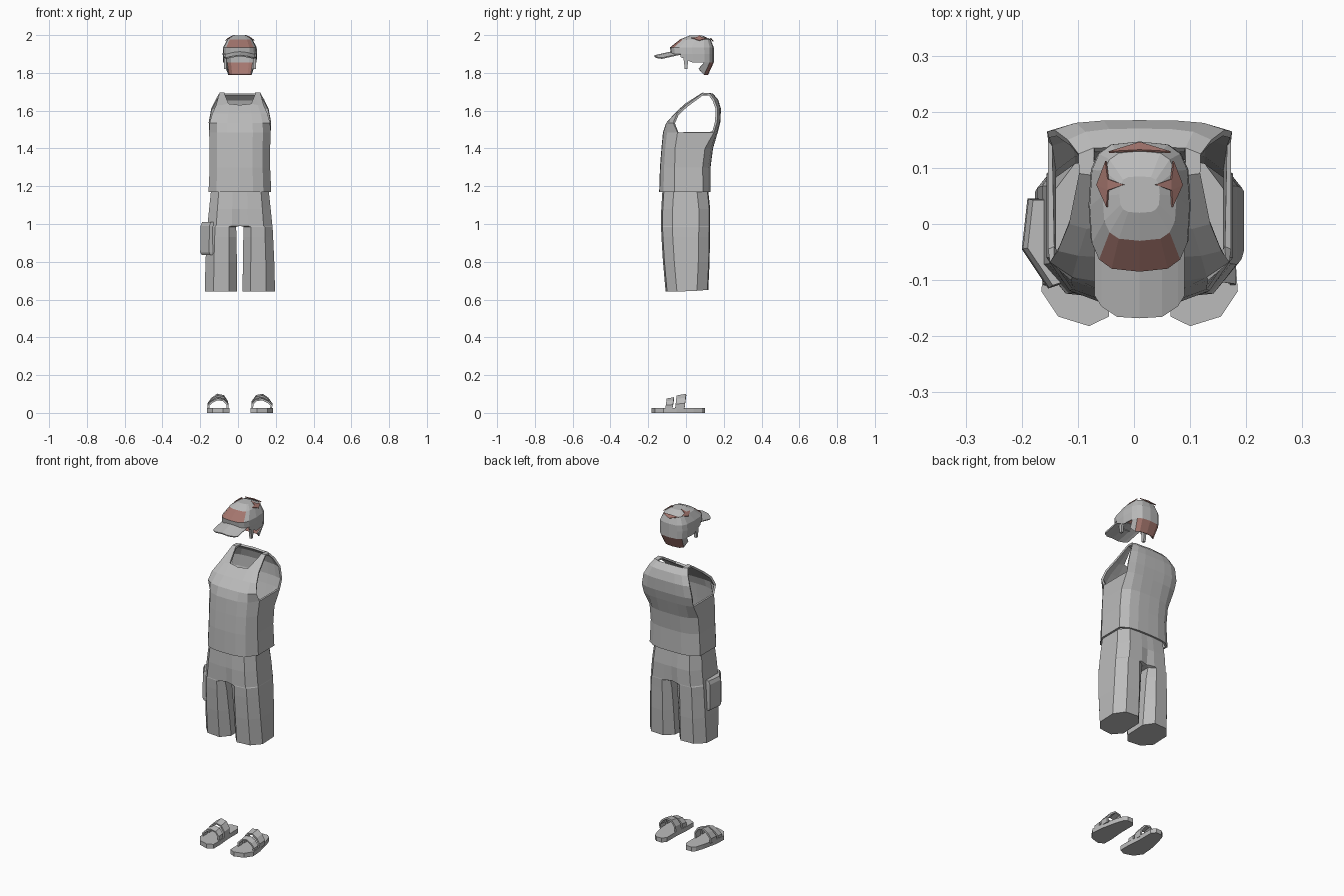
import bpy, bmesh, math

if "Cube" in bpy.data.objects:
    bpy.data.objects.remove(bpy.data.objects["Cube"])

CX = 0.01  # symmetry plane of the outfit


def material(name, rgb):
    m = bpy.data.materials.new(name)
    m.use_nodes = True
    m.diffuse_color = (*rgb, 1)
    m.node_tree.nodes["Principled BSDF"].inputs["Base Color"].default_value = (*rgb, 1)
    return m


GREY = material("light grey cloth", (0.5, 0.5, 0.5))
RED = material("dusty red", (0.37, 0.18, 0.155))


def make(name, verts, faces, red=(), mirror=False, thick=0, offset=-1):
    """Mesh object from points and faces; faces listed in red get that colour."""
    me = bpy.data.meshes.new(name)
    me.from_pydata(verts, [], faces)
    me.materials.append(GREY)
    me.materials.append(RED)
    for i in red:
        me.polygons[i].material_index = 1
    bm = bmesh.new()
    bm.from_mesh(me)
    bmesh.ops.recalc_face_normals(bm, faces=bm.faces)
    bm.to_mesh(me)
    bm.free()
    ob = bpy.data.objects.new(name, me)
    ob.location.x = CX
    bpy.context.collection.objects.link(ob)
    if mirror:
        mod = ob.modifiers.new("mirror", "MIRROR")
        mod.merge_threshold = 0.0005
    if thick:
        mod = ob.modifiers.new("thickness", "SOLIDIFY")
        mod.thickness, mod.offset = thick, offset
    return ob


def loft(rings, closed=True, caps=True):
    """Points and quads joining equal-length rings."""
    n = len(rings[0])
    verts = [p for r in rings for p in r]
    faces = []
    for k in range(len(rings) - 1):
        for i in range(n if closed else n - 1):
            j = (i + 1) % n
            faces.append((k * n + i, k * n + j, k * n + n + j, k * n + n + i))
    if caps:
        faces += [tuple(range(n)), tuple(range(len(verts) - n, len(verts)))]
    return verts, faces


# Sleeveless shirt: front and back half rows (z, centre y, edge x, edge y)
front = [(1.17, -.142, .166, -.06), (1.30, -.138, .16, -.06), (1.40, -.13, .16, -.058),
         (1.485, -.122, .163, -.045), (1.535, -.105, .16, -.068), (1.585, -.06, .146, -.048),
         (1.63, -.012, .126, .0), (1.695, .085, .108, .09)]
back = [(1.17, .13, .166, .09), (1.30, .13, .16, .088), (1.40, .143, .16, .1),
        (1.485, .168, .163, .148), (1.54, .182, .165, .165), (1.61, .185, .152, .168),
        (1.66, .17, .128, .15), (1.692, .14, .109, .125)]


def half_row(z, yc, ex, ey):
    cols = ((0, 0), (.42, .03), (.75, .28), (1, 1))
    return [(ex * a, yc + (ey - yc) * b, z) for a, b in cols]


verts, faces = [], []
for f, b in zip(front, back):
    verts += half_row(*f) + half_row(*b)[::-1]
for k in range(7):
    for i in range(7):
        if (i == 3 and k >= 3) or (i == 0 and k == 6):
            continue  # armhole and neck opening
        faces.append((k * 8 + i, k * 8 + i + 1, k * 8 + i + 9, k * 8 + i + 8))
top = 7 * 8
for i in (1, 2):  # shoulder bridge
    faces.append((top + i, top + i + 1, top + 6 - i, top + 7 - i))
verts[top + 1] = (.082, .078, 1.69)
verts[top + 6] = (.08, .135, 1.69)
verts[6 * 8 + 1] = (.06, -.005, 1.637)
make("sleeveless_shirt", verts, faces, mirror=True, thick=.012)


# Shorts: one lofted half (z, inner x, outer x, front y, back y, inner rounding)
def leg_ring(z, xi, xo, yf, yb, r):
    w = xo - xi
    pts = [(xi, yf + r), (xi + .25 * w, yf), (xi + .73 * w, yf + .008), (xo, yf + .06),
           (xo, yb - .06), (xi + .73 * w, yb - .005), (xi + .25 * w, yb), (xi, yb - r)]
    return [(x, y, z + .08 * max(0, y) * (z < .7)) for x, y in pts]


rings = [leg_ring(*a) for a in (
    (.642, .014, .186, -.108, .118, .05), (.80, .016, .182, -.122, .125, .045),
    (.93, .018, .176, -.13, .127, .035), (.985, .02, .173, -.132, .128, .025),
    (.99, 0, .172, -.132, .128, .012), (1.08, 0, .163, -.131, .128, .003),
    (1.175, 0, .153, -.125, .118, 0))]
make("shorts", *loft(rings), mirror=True)

# Cargo pocket wrapped round the right leg
outline = [(-.2, .045), (-.21, -.045), (-.163, -.115), (-.142, -.108), (-.176, -.04), (-.168, .045)]
rings = [[(x * s, y * s, z) for x, y in outline]
         for z, s in ((.835, .96), (.85, 1), (.99, .99), (1.01, .95))]
make("cargo_pocket", *loft(rings))

# Cap crown from rounded-square rings (z, half width, front y, back y)
N = 16


def cap_ring(z, hx, yf, yb):
    pts = []
    for i in range(N):
        a = 2 * math.pi * i / N
        c, s = math.cos(a), math.sin(a)
        px = math.copysign(abs(c) ** .6, c) * hx
        py = math.copysign(abs(s) ** .6, s) * (yb - yf) / 2 + (yf + yb) / 2
        pts.append((px, py, z))
    return pts


crown = [cap_ring(*a) for a in ((1.90, .091, -.08, .147), (1.935, .089, -.085, .147),
                                (1.978, .066, -.03, .13), (1.998, .036, .02, .085))]
verts, faces = loft(crown, caps=False)
faces.append(tuple(range(3 * N, 4 * N)))
red = [N + i for i in range(10, 14)]  # front panel
base = len(verts)
for i, (x, y, z) in enumerate(crown[0]):  # side skirt
    verts.append((x * .97, y, 1.885 if i in (9, 15) else 1.855))
for i, (x, y, z) in enumerate(crown[0]):  # nape flap
    verts.append((x * .84, y - .03, 1.82 if i in (1, 7) else 1.79))
for i in range(-1, 9):
    a, b = i % N, (i + 1) % N
    faces.append((a, b, base + b, base + a))
    if 1 <= i <= 6:
        if 2 <= i <= 5:
            red.append(len(faces))
        faces.append((base + a, base + b, base + N + b, base + N + a))
make("cap_crown", verts, faces, red, thick=.006)

# Red accents on the crown
for s, side in ((1, "left"), (-1, "right")):
    pts = [(.058, .03, 1.985), (.076, .07, 1.971), (.06, .112, 1.984), (.056, .08, 1.988),
           (.028, .07, 2.0), (.056, .06, 1.988)]
    make(side + "_cap_accent", [(s * x, y, z) for x, y, z in pts],
         [(0, 1, 5), (1, 2, 3), (1, 3, 5), (3, 4, 5)], range(4), thick=.004, offset=0)
make("back_cap_accent", [(-.055, .128, 1.981), (0, .145, 1.966), (.055, .128, 1.981), (0, .131, 1.984)],
     [(0, 1, 3), (1, 2, 3)], range(2), thick=.004, offset=0)

# Curved brim
strips = []
for u in (-1, -.85, -.5, 0, .5, .85, 1):
    tip = -.168 + .04 * abs(u) ** 4
    strips.append([(.08 * u, y, 1.913 - .022 * u * u + .22 * (y + .08)) for y in (-.03, -.09, tip)])
make("cap_brim", *loft(strips, closed=False, caps=False), thick=.007)

# Ear tabs below the crown
tab = [[(x, y * k, z) for x, y in ((.07, -.016), (.084, -.016), (.084, .016), (.07, .016))]
       for z, k in ((1.82, .5), (1.85, .6), (1.89, 1))]
make("cap_ear_tabs", *loft(tab), mirror=True)

# Sandals: sole and two arched straps
sole = [(.055, -.165), (.09, -.182), (.145, -.165), (.175, -.12), (.17, -.05), (.15, .04),
        (.135, .085), (.115, .1), (.08, .1), (.062, .075), (.062, -.02), (.055, -.1)]
make("sandal_soles", *loft([[(x, y, z) for x, y in sole] for z in (0, .026)]), mirror=True)
arch = ((.17, .02), (.172, .05), (.15, .08), (.12, .1), (.085, .093), (.062, .06), (.06, .02))
for name, y0, y1, k in (("toe_straps", -.11, -.072, .7), ("instep_straps", -.058, -.008, .9)):
    strap = [[(x, y + .1 * (z - .02), .02 + (z - .02) * s) for x, z in arch]
             for y, s in ((y0, k), (y1, k * 1.13))]
    make(name, *loft(strap, closed=False, caps=False), mirror=True, thick=.01)
